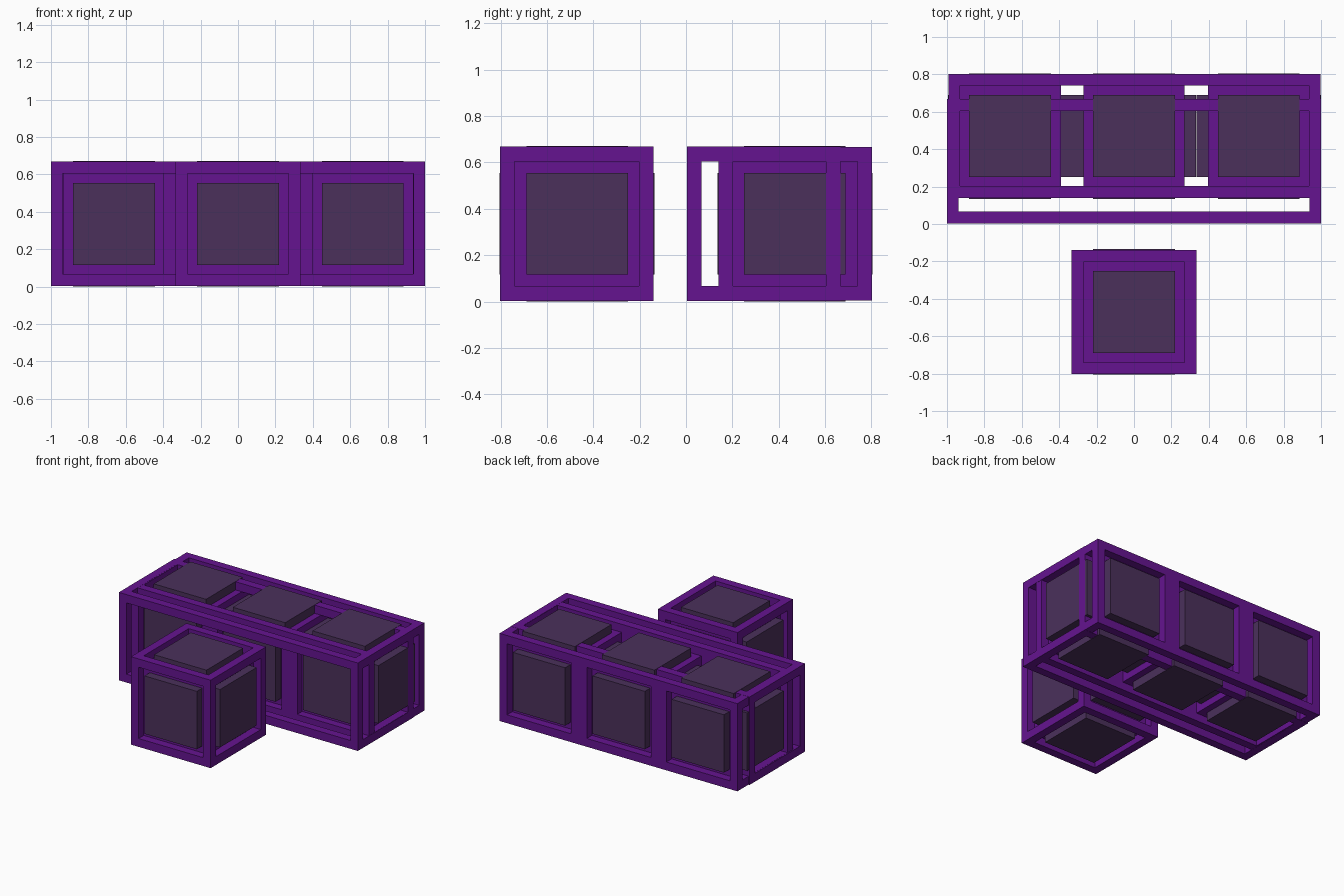
import bpy
import bmesh
from mathutils import Matrix, Vector

if "Cube" in bpy.data.objects:
    bpy.data.objects.remove(bpy.data.objects["Cube"])


def material(name, rgb):
    m = bpy.data.materials.new(name)
    m.diffuse_color = (*rgb, 1.0)
    m.use_nodes = True
    m.node_tree.nodes["Principled BSDF"].inputs["Base Color"].default_value = m.diffuse_color
    return m


PURPLE = material("purple", (0.13, 0.007, 0.28))
DARK = material("dark_panel", (0.07, 0.03, 0.105))
BAR = 0.063


def build(name, boxes, mat):
    """One object from a list of (low corner, high corner) boxes."""
    bm = bmesh.new()
    for lo, hi in boxes:
        lo, hi = Vector(lo), Vector(hi)
        size = Matrix.Diagonal((*(hi - lo), 1.0))
        bmesh.ops.create_cube(bm, size=1.0, matrix=Matrix.Translation((lo + hi) / 2) @ size)
    me = bpy.data.meshes.new(name)
    bm.to_mesh(me)
    bm.free()
    me.materials.append(mat)
    ob = bpy.data.objects.new(name, me)
    bpy.context.collection.objects.link(ob)
    return ob


def frame_boxes(lo, hi):
    """Twelve square bars along the edges of a box, butted at the corners."""
    boxes = []
    for axis in range(3):
        u, v = [a for a in range(3) if a != axis]
        inset = (BAR if axis != 0 else 0)
        for su in (0, 1):
            for sv in (0, 1):
                a, b = list(lo), list(hi)
                for ax, s in ((u, su), (v, sv)):
                    if s:
                        a[ax] = hi[ax] - BAR
                    else:
                        b[ax] = lo[ax] + BAR
                # y bars fit between x bars, z bars between both
                a[axis] += inset
                b[axis] -= inset
                boxes.append((a, b))
    return boxes


def block(name, centre):
    """Purple core with dark panels standing out of all six sides."""
    c = Vector(centre)
    h = Vector((0.271, 0.271, 0.271))
    build(name + "_core", [(c - h, c + h)], PURPLE)
    panels = []
    for axis in range(3):
        for s in (-1, 1):
            near, far = Vector((-0.219,) * 3), Vector((0.219,) * 3)
            reach = 0.332 if axis == 0 else 0.335
            near[axis], far[axis] = sorted((s * 0.25, s * reach))
            panels.append((c + near, c + far))
    build(name + "_panels", panels, DARK)


# Four panelled blocks: one in front, three in a row behind
Z = 0.335
block("front_block", (0, -0.47, Z))
block("left_block", (-0.662, 0.47, Z))
block("middle_block", (0, 0.47, Z))
block("right_block", (0.667, 0.47, Z))

# Cage round the front block
build("front_cage", frame_boxes((-0.333, -0.803, 0.003), (0.333, -0.14, 0.668)), PURPLE)

# Long cage set forward of the row
build("long_cage", frame_boxes((-1, 0.004, 0.003), (1, 0.667, 0.668)), PURPLE)

# Row cage with posts between the blocks, front and back
lo, hi = (-0.992, 0.14, 0.004), (0.998, 0.803, 0.667)
posts = []
for x in (-0.333, 0.333):
    for y in (lo[1], hi[1] - BAR):
        posts.append(((x - 0.065, y, lo[2] + BAR), (x + 0.065, y + BAR, hi[2] - BAR)))
build("row_cage", frame_boxes(lo, hi) + posts, PURPLE)
